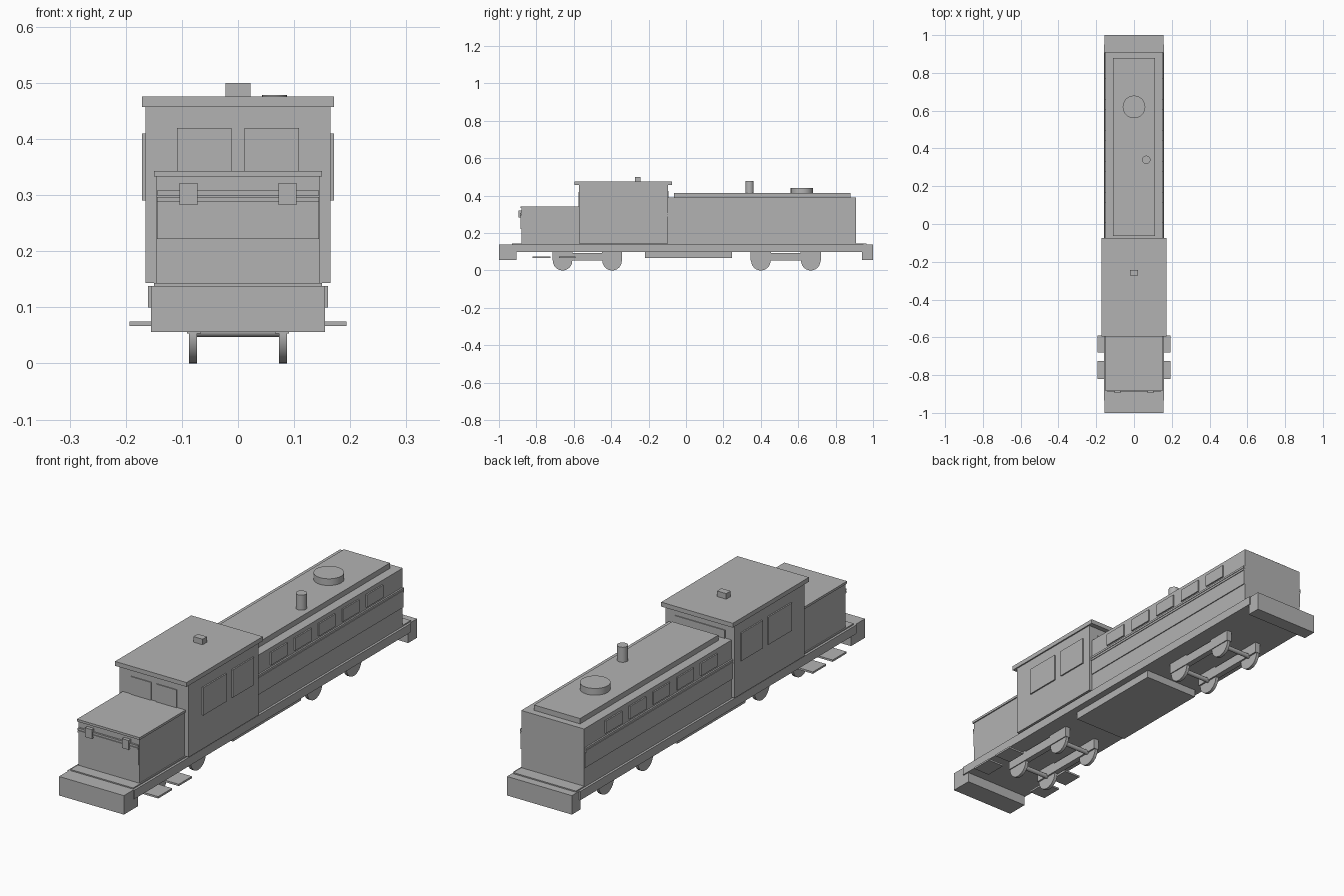
import bpy, math
from mathutils import Matrix

default = bpy.data.objects.get("Cube")
if default:
    bpy.data.objects.remove(default, do_unlink=True)

grey = bpy.data.materials.new("plain_grey")
grey.use_nodes = True
grey.diffuse_color = (0.45, 0.45, 0.45, 1)
grey.node_tree.nodes["Principled BSDF"].inputs["Base Color"].default_value = (0.45, 0.45, 0.45, 1)


def box(name, x, y, z):
    """Box from (low, high) pairs; a single x value means symmetric half width."""
    if not isinstance(x, tuple):
        x = (-x, x)
    bpy.ops.mesh.primitive_cube_add(size=1)
    ob = bpy.context.object
    ob.name = name
    size = [b - a for a, b in (x, y, z)]
    mid = [(a + b) / 2 for a, b in (x, y, z)]
    ob.data.transform(Matrix.Translation(mid) @ Matrix.Diagonal((*size, 1)))
    ob.data.materials.append(grey)
    return ob


def pair(name, x, y, z):
    """The same box on both sides of the model."""
    box("left_" + name, x, y, z)
    box("right_" + name, (-x[1], -x[0]), y, z)


def cylinder(name, radius, depth, loc, sideways=False, sides=24):
    bpy.ops.mesh.primitive_cylinder_add(vertices=sides, radius=radius, depth=depth, location=loc,
                                        rotation=(0, math.pi / 2 if sideways else 0, 0))
    ob = bpy.context.object
    ob.name = name
    ob.data.materials.append(grey)
    bpy.ops.object.shade_smooth_by_angle(angle=math.radians(30))
    return ob


# Underframe, end beams and tank
box("deck", 0.16, (-0.935, 0.95), (0.10, 0.138))
box("footplate", 0.15, (-0.93, 0.965), (0.13, 0.143))
box("front_beam", 0.155, (-1, -0.905), (0.056, 0.138))
box("rear_beam", 0.155, (0.94, 1), (0.056, 0.138))
box("fuel_tank", 0.13, (-0.22, 0.245), (0.067, 0.102))

# Short hood with cap, front panel, rails and lamps
box("short_hood", 0.145, (-0.88, -0.56), (0.14, 0.335))
box("short_hood_cap", 0.15, (-0.885, -0.56), (0.333, 0.343))
box("short_hood_panel", 0.144, (-0.884, -0.875), (0.222, 0.288))
for i, z in enumerate((0.288, 0.299)):
    box(f"front_rail_{i}", 0.144, (-0.888, -0.875), (z, z + 0.009))
pair("front_lamp", (0.072, 0.104), (-0.895, -0.875), (0.282, 0.322))

# Cab with roof and windows
box("cab", 0.165, (-0.572, -0.097), (0.143, 0.46))
box("cab_roof", 0.171, (-0.595, -0.075), (0.457, 0.476))
box("roof_box", 0.022, (-0.273, -0.243), (0.47, 0.5))
pair("cab_front_window", (0.012, 0.109), (-0.576, -0.57), (0.30, 0.42))
box("cab_rear_window", 0.12, (-0.1, -0.093), (0.31, 0.425))
for i, y in enumerate(((-0.48, -0.32), (-0.28, -0.135))):
    pair(f"cab_side_window_{i}", (0.163, 0.171), y, (0.29, 0.41))

# Long hood with roof plate, side bands and windows
box("long_hood", 0.15, (-0.11, 0.91), (0.14, 0.39))
box("long_hood_roof", 0.11, (-0.063, 0.88), (0.385, 0.413))
pair("long_hood_panel", (0.145, 0.154), (-0.1, 0.908), (0.222, 0.288))
for i, z in enumerate((0.288, 0.299)):
    pair(f"side_rail_{i}", (0.145, 0.157), (-0.1, 0.908), (z, z + 0.009))
for i in range(5):
    y = 0.005 + i * 0.163
    pair(f"hood_window_{i}", (0.147, 0.156), (y, y + 0.112), (0.318, 0.372))
cylinder("exhaust_stack", 0.022, 0.078, (0.065, 0.34, 0.439))
cylinder("roof_vent", 0.06, 0.037, (0, 0.62, 0.4235))

# Bogies: side frames, axles and wheels
for end, ys in (("front", (-0.66, -0.395)), ("rear", (0.4, 0.667))):
    pair(end + "_bogie_frame", (0.066, 0.091), (ys[0] - 0.054, ys[1] + 0.054), (0.053, 0.094))
    for i, y in enumerate(ys):
        pair(f"{end}_axle_mount_{i}", (0.066, 0.091), (y - 0.054, y + 0.054), (0.09, 0.101))
        cylinder(f"{end}_axle_{i}", 0.01, 0.15, (0, y, 0.057), True, 12)
        for side, x in (("left", 0.08), ("right", -0.08)):
            cylinder(f"{end}_{side}_wheel_{i}", 0.052, 0.014, (x, y, 0.052), True)

# Steps below the deck
for i, y in enumerate(((-0.82, -0.725), (-0.68, -0.59))):
    pair(f"step_{i}", (0.115, 0.193), y, (0.067, 0.075))
